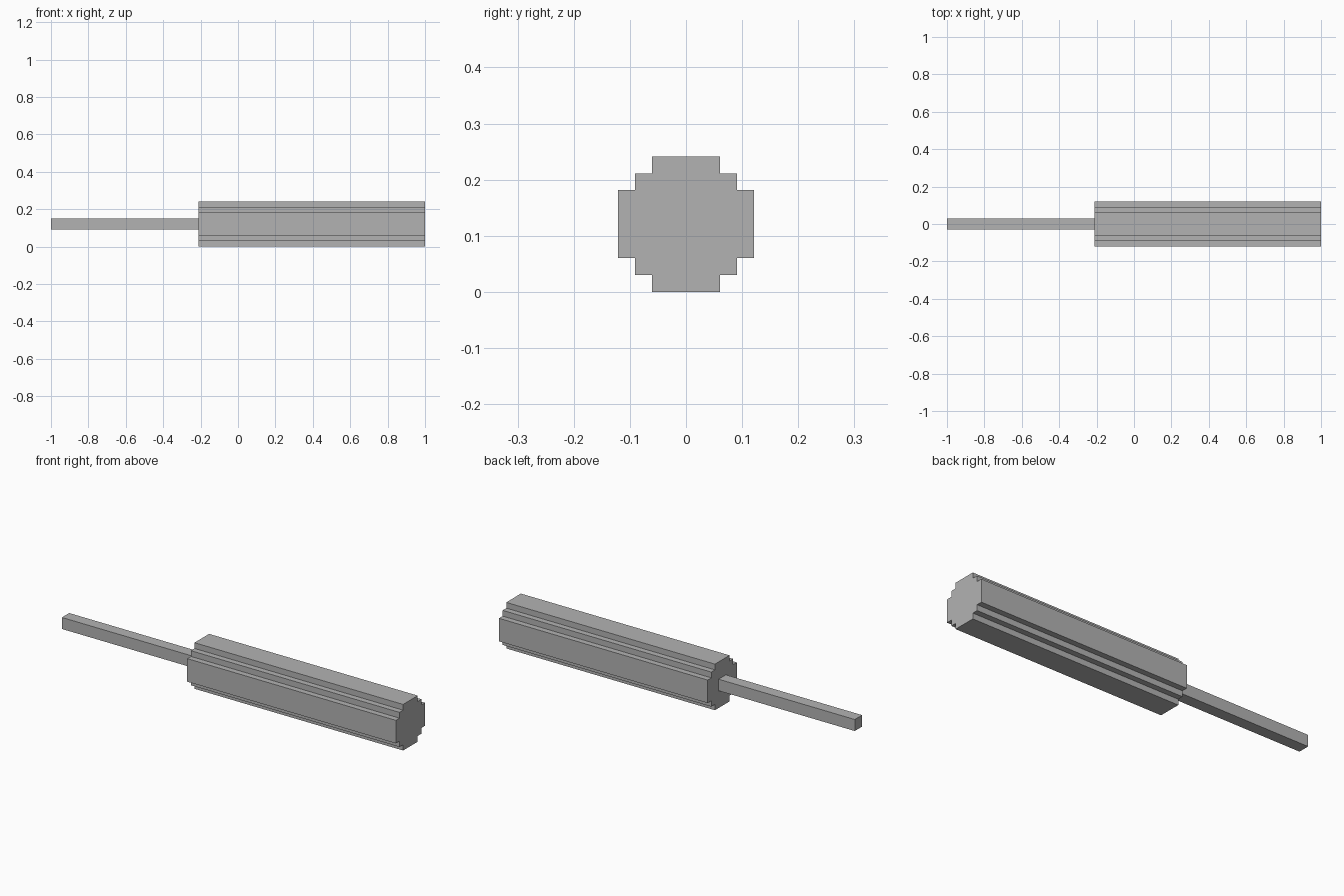
import bpy
import bmesh
from mathutils import Matrix, Vector

cube = bpy.data.objects.get("Cube")
if cube:
    bpy.data.objects.remove(cube, do_unlink=True)

STEP = 0.0302          # one block step of the cross-section
AXIS_Z = 4 * STEP      # height of the centre line
JOIN_X = -0.21         # where the thin shaft meets the thick body

grey = bpy.data.materials.new("plain_grey")
grey.use_nodes = True
colour = (0.45, 0.45, 0.45, 1)
grey.diffuse_color = colour
grey.node_tree.nodes["Principled BSDF"].inputs["Base Color"].default_value = colour


def bar(name, corner, x0, x1):
    """Repeat a quarter outline four times around x and extrude it from x0 to x1."""
    bm = bmesh.new()
    outline = []
    for turn in range(4):
        spin = Matrix.Rotation(turn * 1.5707963, 3, "X")
        outline += [spin @ Vector((0, y * STEP, z * STEP)) for y, z in corner]
    verts = [bm.verts.new((x0, p.y, p.z + AXIS_Z)) for p in outline]
    cap = bm.faces.new(verts)
    new = bmesh.ops.extrude_face_region(bm, geom=[cap], use_keep_orig=True)["geom"]
    moved = [v for v in new if isinstance(v, bmesh.types.BMVert)]
    bmesh.ops.translate(bm, verts=moved, vec=(x1 - x0, 0, 0))
    bmesh.ops.recalc_face_normals(bm, faces=bm.faces)
    mesh = bpy.data.meshes.new(name)
    bm.to_mesh(mesh)
    bm.free()
    mesh.materials.append(grey)
    obj = bpy.data.objects.new(name, mesh)
    bpy.context.collection.objects.link(obj)
    return obj


# Thick body with stepped corners
bar("stepped_body", [(4, 2), (3, 2), (3, 3), (2, 3), (2, 4)], JOIN_X, 1)

# Thin square shaft
bar("square_shaft", [(1, 1)], -1, JOIN_X)
